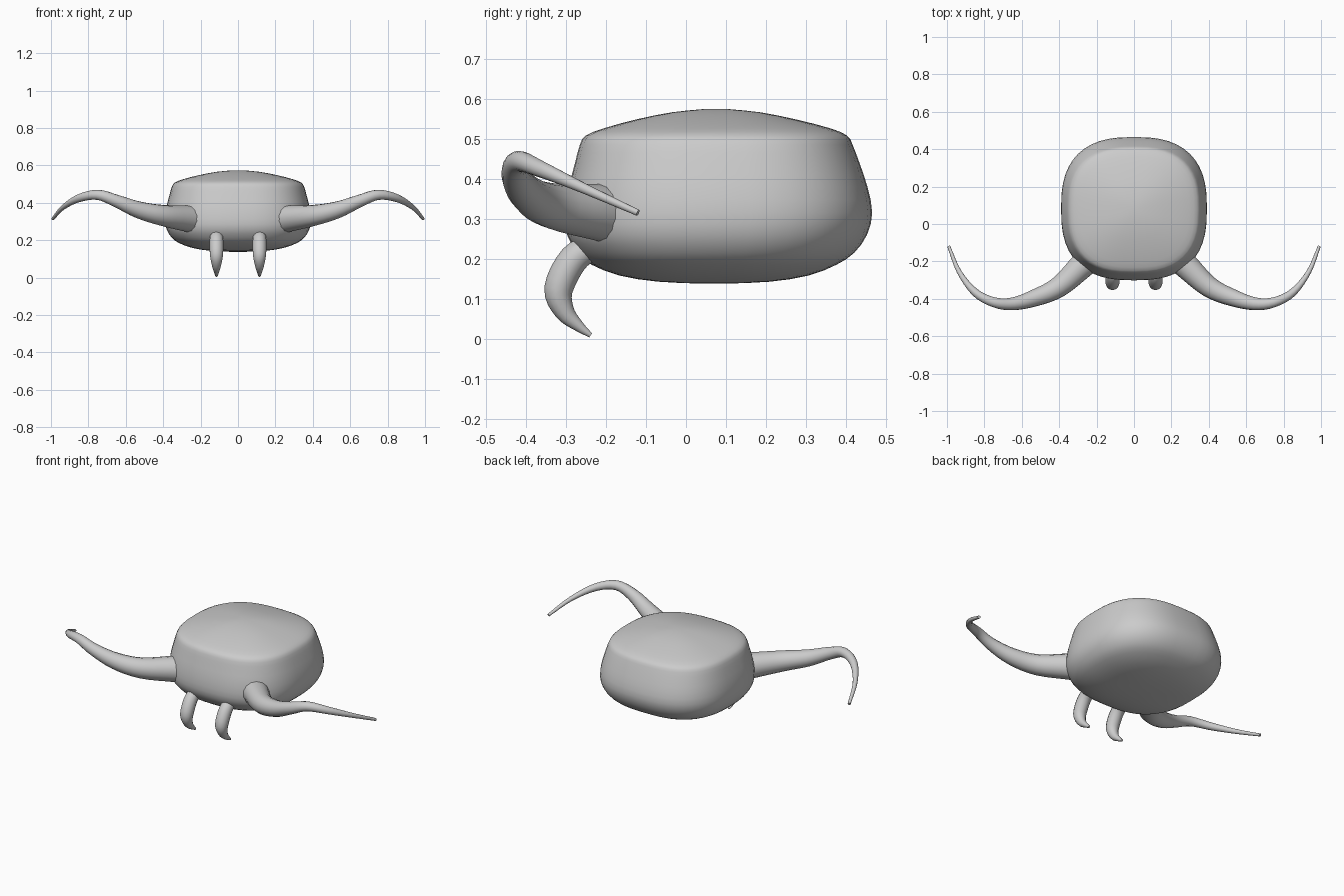
import bpy, bmesh, math
from mathutils import Vector

if "Cube" in bpy.data.objects:
    bpy.data.objects.remove(bpy.data.objects["Cube"])

grey = bpy.data.materials.new("plain grey")
grey.diffuse_color = (0.6, 0.6, 0.6, 1)
grey.use_nodes = True
grey.node_tree.nodes["Principled BSDF"].inputs["Base Color"].default_value = grey.diffuse_color


def finish(name, bm):
    bmesh.ops.recalc_face_normals(bm, faces=bm.faces)
    me = bpy.data.meshes.new(name)
    bm.to_mesh(me)
    bm.free()
    ob = bpy.data.objects.new(name, me)
    bpy.context.collection.objects.link(ob)
    me.materials.append(grey)
    for o in bpy.context.selected_objects:
        o.select_set(False)
    ob.select_set(True)
    bpy.context.view_layer.objects.active = ob
    bpy.ops.object.shade_smooth_by_angle(angle=math.radians(50))
    return ob


def skin(bm, rings):
    """Bridge rings of vertices and close both ends."""
    for a, b in zip(rings, rings[1:]):
        n = len(a)
        for i in range(n):
            j = (i + 1) % n
            bm.faces.new((a[i], a[j], b[j], b[i]))
    bm.faces.new(rings[0])
    bm.faces.new(rings[-1])


def spline(pts, steps):
    """Smooth interpolation through points of any dimension."""
    pts = [Vector(p) for p in pts]
    ext = [2 * pts[0] - pts[1]] + pts + [2 * pts[-1] - pts[-2]]
    out = []
    for i in range(1, len(ext) - 2):
        a, b, c, d = ext[i - 1:i + 3]
        for k in range(steps):
            t = k / steps
            out.append(0.5 * (2 * b + (c - a) * t + (2 * a - 5 * b + 4 * c - d) * t ** 2
                              + (3 * b - a - 3 * c + d) * t ** 3))
    return out + [pts[-1]]


def tube(name, path, side, sides=14):
    """Tapered tube along (x, y, z, radius) points, mirrored by side."""
    pts = spline([(side * x, y, z, r) for x, y, z, r in path], 4)
    bm = bmesh.new()
    rings = []
    for i, p in enumerate(pts):
        q0, q1 = pts[max(i - 1, 0)], pts[min(i + 1, len(pts) - 1)]
        d = (q1 - q0).to_3d().normalized()
        u = d.cross(Vector((0.3 * side, 0.9, 1) if "horn" in name else (1, 0, 0))).normalized()
        v = d.cross(u)
        ring = []
        for k in range(sides):
            a = 2 * math.pi * k / sides
            ring.append(bm.verts.new(p.to_3d() + p.w * (math.cos(a) * u + math.sin(a) * v)))
        rings.append(ring)
    skin(bm, rings)
    return finish(name, bm)


# Body: rounded-square rings of (height, half width, front y, back y)
levels = [(0.138, 0.03, 0.04, 0.10), (0.143, 0.14, -0.07, 0.21), (0.158, 0.24, -0.165, 0.305),
          (0.185, 0.315, -0.235, 0.375), (0.215, 0.355, -0.27, 0.42), (0.26, 0.382, -0.297, 0.452),
          (0.315, 0.39, -0.301, 0.465), (0.38, 0.382, -0.292, 0.453), (0.44, 0.367, -0.277, 0.433),
          (0.485, 0.354, -0.265, 0.416), (0.508, 0.338, -0.25, 0.402), (0.526, 0.295, -0.205, 0.36),
          (0.548, 0.21, -0.125, 0.275), (0.566, 0.115, -0.035, 0.185), (0.574, 0.03, 0.045, 0.105)]
bm = bmesh.new()
rings = []
power = 2 / 2.6
for lv in spline(levels, 2):
    z, w, f, b = lv
    ring = []
    for k in range(48):
        a = 2 * math.pi * k / 48
        c, s = math.cos(a), math.sin(a)
        ring.append(bm.verts.new((w * math.copysign(abs(c) ** power, c),
                                  (f + b) / 2 + (b - f) / 2 * math.copysign(abs(s) ** power, s), z)))
    rings.append(ring)
skin(bm, rings)
finish("body", bm)

# Long swept arms and short curved fangs on both sides
horn = [(0.265, -0.21, 0.315, 0.072), (0.40, -0.335, 0.332, 0.057), (0.53, -0.395, 0.362, 0.046),
        (0.65, -0.427, 0.41, 0.034), (0.75, -0.418, 0.443, 0.027), (0.85, -0.365, 0.425, 0.021),
        (0.935, -0.255, 0.376, 0.013), (0.990, -0.12, 0.315, 0.008)]
fang = [(0.115, -0.225, 0.235, 0.032), (0.115, -0.28, 0.20, 0.037), (0.115, -0.318, 0.125, 0.036),
        (0.115, -0.303, 0.068, 0.025), (0.115, -0.268, 0.032, 0.014), (0.115, -0.238, 0.009, 0.006)]
for side, label in ((1, "right"), (-1, "left")):
    tube(label + "_horn_arm", horn, side)
    tube(label + "_fang", fang, side)
